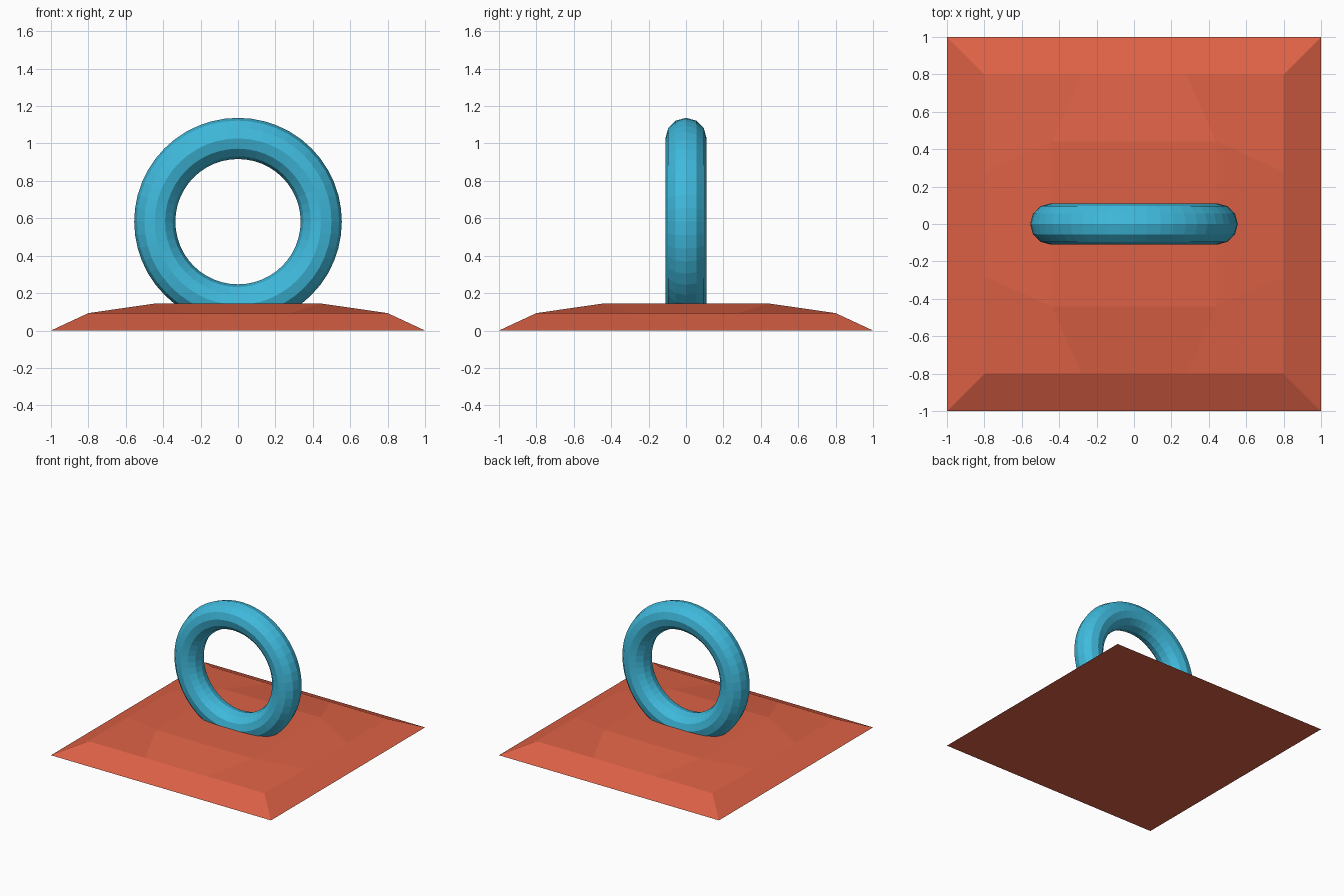
import bpy, bmesh
from math import radians

if "Cube" in bpy.data.objects:
    bpy.data.objects.remove(bpy.data.objects["Cube"])


def material(name, color):
    m = bpy.data.materials.new(name)
    m.diffuse_color = color
    m.use_nodes = True
    m.node_tree.nodes["Principled BSDF"].inputs["Base Color"].default_value = m.diffuse_color
    return m


red = material("red", (0.72, 0.12, 0.06, 1))
blue = material("blue", (0.05, 0.49, 0.72, 1))

# Base plate: sloped rim, then a shallow faceted crown, built by quarter turns
bm = bmesh.new()


def turned(x, y, z):
    """Four copies of a point, each a quarter turn further."""
    return [bm.verts.new(p) for p in ((x, y, z), (-y, x, z), (-x, -y, z), (y, -x, z))]


foot = turned(1, -1, 0)
rim = turned(0.8, -0.8, 0.093)
low = turned(0.8, -0.28, 0.093)
high = turned(0.8, 0.28, 0.093)
top = turned(0.44, -0.44, 0.145)

bm.faces.new(foot[::-1])
bm.faces.new(top)
for i in range(4):
    j = (i + 1) % 4
    bm.faces.new((foot[i], foot[j], rim[j], high[i], low[i], rim[i]))  # sloped side
    bm.faces.new((low[i], high[i], top[j], top[i]))                    # crown side
    bm.faces.new((rim[i], low[i], top[i], high[i - 1]))                # crown corner
bmesh.ops.recalc_face_normals(bm, faces=bm.faces)
mesh = bpy.data.meshes.new("base_plate")
bm.to_mesh(mesh)
bm.free()
mesh.materials.append(red)
bpy.context.collection.objects.link(bpy.data.objects.new("base_plate", mesh))

# Upright ring, sunk into the plate
bpy.ops.mesh.primitive_torus_add(major_radius=0.445, minor_radius=0.11,
                                 major_segments=48, minor_segments=12,
                                 location=(0, 0, 0.582), rotation=(radians(90), 0, 0))
ring = bpy.context.object
ring.name = "ring"
ring.data.materials.append(blue)
